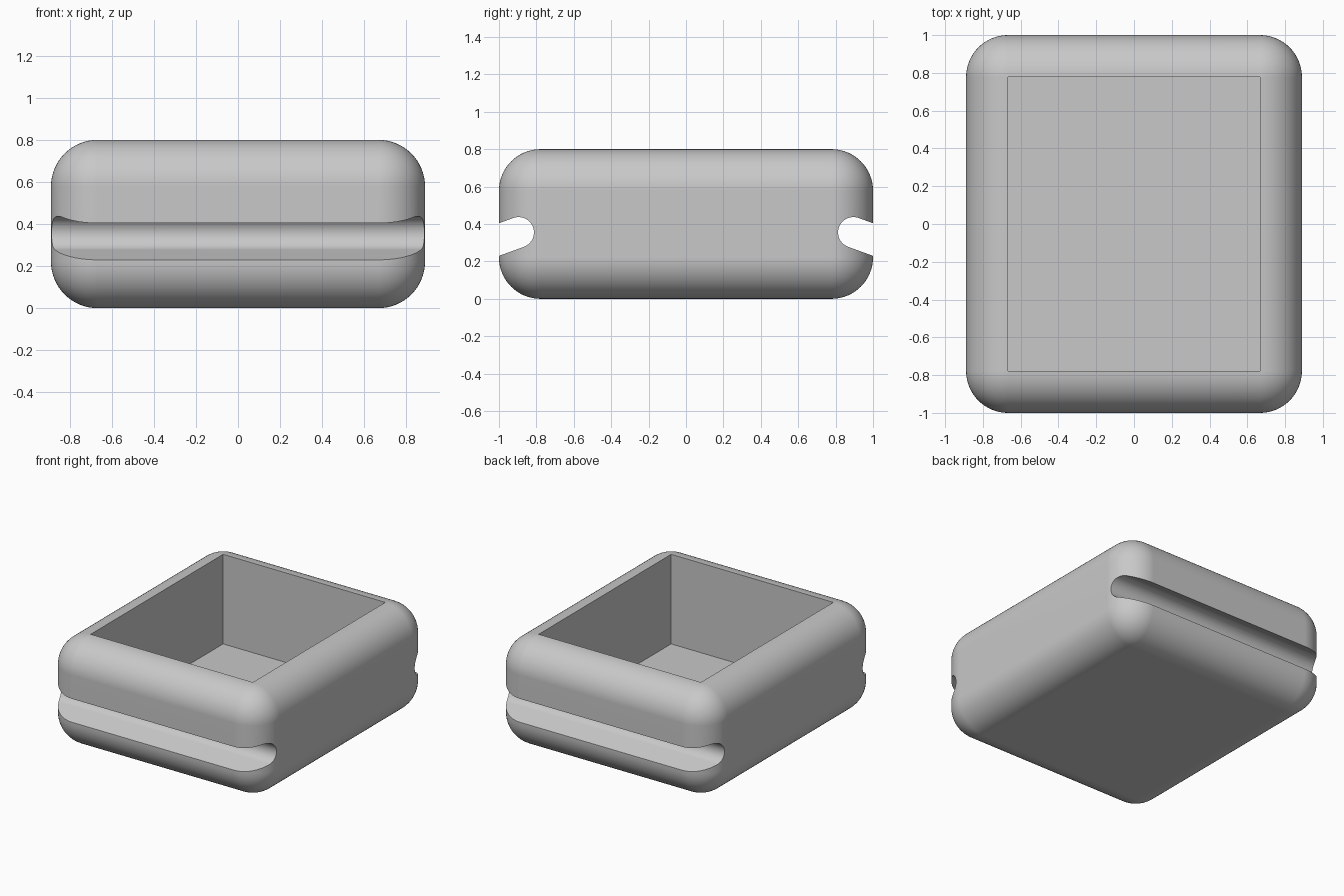
import bpy, bmesh, math
from mathutils import Vector

if "Cube" in bpy.data.objects:
    bpy.data.objects.remove(bpy.data.objects["Cube"], do_unlink=True)

HALF_X, HALF_Y, HEIGHT, ROUND = 0.889, 1.0, 0.8, 0.222
FLOOR = 0.133

grey = bpy.data.materials.new("plain grey")
grey.use_nodes = True
tone = (0.58, 0.58, 0.58, 1)
grey.diffuse_color = tone
grey.node_tree.nodes["Principled BSDF"].inputs["Base Color"].default_value = tone


def finish(name, bm):
    bmesh.ops.recalc_face_normals(bm, faces=bm.faces)
    mesh = bpy.data.meshes.new(name)
    bm.to_mesh(mesh)
    bm.free()
    mesh.materials.append(grey)
    ob = bpy.data.objects.new(name, mesh)
    bpy.context.collection.objects.link(ob)
    return ob


def box(name, half_x, half_y, z0, z1, rounding=0):
    bm = bmesh.new()
    bmesh.ops.create_cube(bm, size=2)
    for v in bm.verts:
        v.co = (v.co.x * half_x, v.co.y * half_y, z1 if v.co.z > 0 else z0)
    if rounding:
        bmesh.ops.bevel(bm, geom=bm.edges[:], offset=rounding, segments=16,
                        profile=0.5, affect='EDGES', clamp_overlap=True)
    return finish(name, bm)


def groove(name, side):
    """Round-bottomed slot, sloping upward into the wall, along x."""
    centre, radius, tilt = Vector((-0.895, 0.355)), 0.082, math.radians(20)
    inward = Vector((math.cos(tilt), math.sin(tilt)))
    across = Vector((-inward.y, inward.x))
    arc = [math.pi * i / 24 - math.pi / 2 for i in range(25)]
    profile = [centre + radius * (inward * math.cos(a) + across * math.sin(a)) for a in arc]
    profile += [centre - inward * 0.3 + across * radius,
                centre - inward * 0.3 - across * radius]
    bm = bmesh.new()
    face = bm.faces.new([bm.verts.new((-1.1, -side * p.x, p.y)) for p in profile])
    grown = bmesh.ops.extrude_face_region(bm, geom=[face])["geom"]
    bmesh.ops.translate(bm, vec=(2.2, 0, 0),
                        verts=[g for g in grown if isinstance(g, bmesh.types.BMVert)])
    return finish(name, bm)


# Rounded body
body = box("tray_body", HALF_X, HALF_Y, 0, HEIGHT, ROUND)

# Square pocket and the two finger grooves
cutters = [box("pocket_cutter", 0.668, 0.779, FLOOR, HEIGHT + 0.2),
           groove("front_groove_cutter", -1),
           groove("back_groove_cutter", 1)]

bpy.ops.object.select_all(action='DESELECT')
bpy.context.view_layer.objects.active = body
body.select_set(True)
for cutter in cutters:
    cut = body.modifiers.new("cut", 'BOOLEAN')
    cut.operation, cut.solver, cut.object = 'DIFFERENCE', 'EXACT', cutter
    bpy.ops.object.modifier_apply(modifier=cut.name)
    bpy.data.objects.remove(cutter, do_unlink=True)

# Smooth rounding with crisp pocket and groove rims
bpy.ops.object.shade_smooth_by_angle(angle=math.radians(25))
weighted = body.modifiers.new("even_shading", 'WEIGHTED_NORMAL')
weighted.keep_sharp = True
